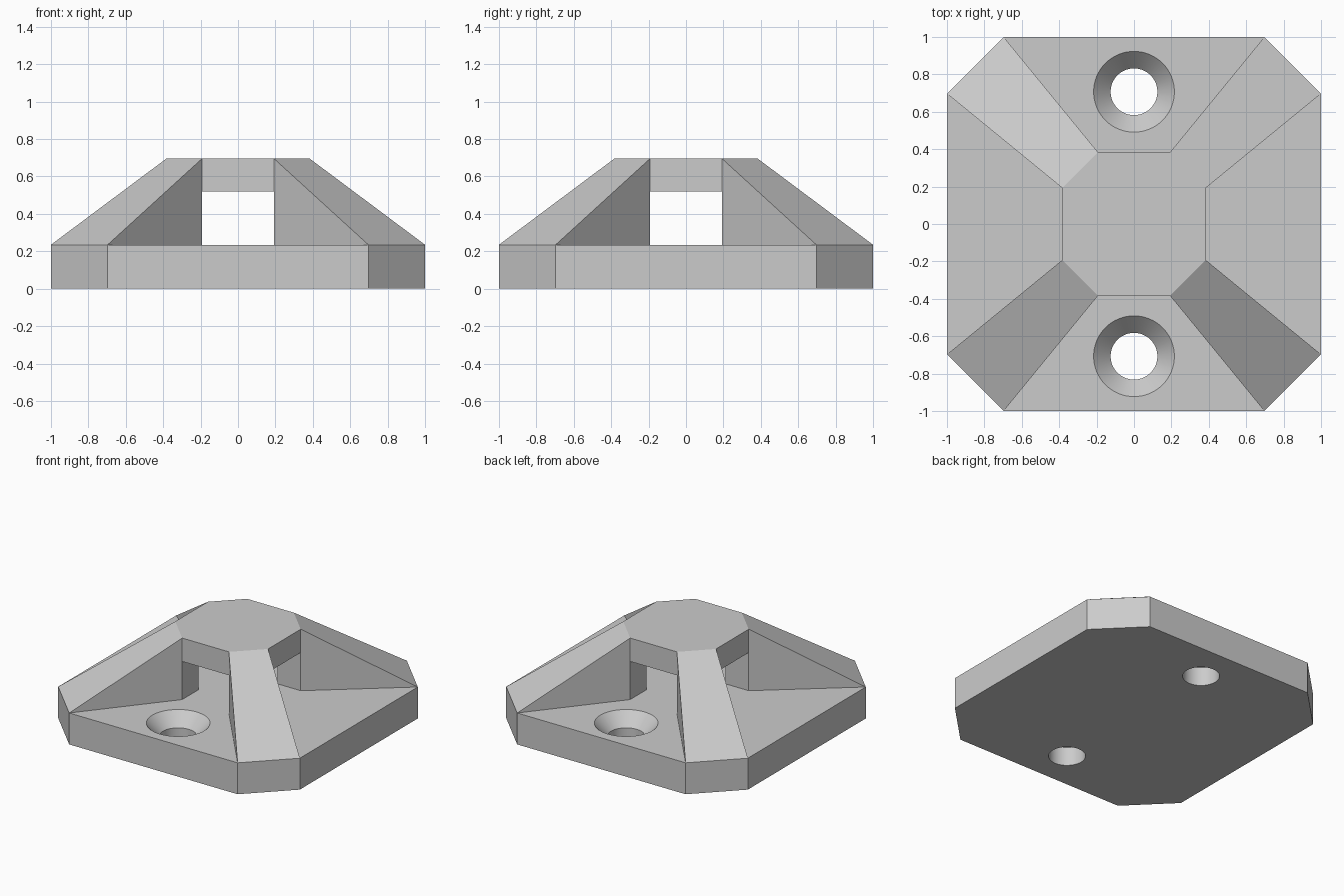
import bpy, bmesh, math

if "Cube" in bpy.data.objects:
    bpy.data.objects.remove(bpy.data.objects["Cube"], do_unlink=True)

BASE_TOP, HUB_BOTTOM, HUB_TOP = 0.235, 0.52, 0.695
RIM, RIM_CUT = 1.0, 0.697      # base octagon
HUB, HUB_CUT = 0.384, 0.193    # raised octagon

grey = bpy.data.materials.new("light grey")
grey.use_nodes = True
grey.diffuse_color = (0.6, 0.6, 0.6, 1)
grey.node_tree.nodes["Principled BSDF"].inputs["Base Color"].default_value = (0.6, 0.6, 0.6, 1)


def convex_part(name, points):
    """Solid convex part wrapped around the given points."""
    bm = bmesh.new()
    for p in points:
        bm.verts.new(p)
    bmesh.ops.convex_hull(bm, input=bm.verts)
    bmesh.ops.dissolve_limit(bm, angle_limit=math.radians(1),
                             verts=bm.verts, edges=bm.edges)
    bmesh.ops.recalc_face_normals(bm, faces=bm.faces)
    mesh = bpy.data.meshes.new(name)
    bm.to_mesh(mesh)
    bm.free()
    mesh.materials.append(grey)
    obj = bpy.data.objects.new(name, mesh)
    bpy.context.collection.objects.link(obj)
    return obj


def octagon(a, b, z):
    return [(sx * x, sy * y, z) for x, y in ((a, b), (b, a))
            for sx in (-1, 1) for sy in (-1, 1)]


def ring(radius, y, z, steps=64):
    return [(radius * math.cos(math.tau * i / steps),
             y + radius * math.sin(math.tau * i / steps), z) for i in range(steps)]


def combine(target, tool, operation):
    mod = target.modifiers.new(operation.title(), 'BOOLEAN')
    mod.operation, mod.solver, mod.object = operation, 'EXACT', tool
    bpy.context.view_layer.objects.active = target
    bpy.ops.object.modifier_apply(modifier=mod.name)
    bpy.data.objects.remove(tool, do_unlink=True)


# Base plate and raised hub slab
mount = convex_part("mounting_base", octagon(RIM, RIM_CUT, 0) + octagon(RIM, RIM_CUT, BASE_TOP))
hub = convex_part("hub", octagon(HUB, HUB_CUT, HUB_BOTTOM) + octagon(HUB, HUB_CUT, HUB_TOP))

# Four corner legs: upright triangular pillar with a sloping buttress
for sx in (-1, 1):
    for sy in (-1, 1):
        pillar = [(HUB_CUT, HUB_CUT), (HUB, HUB_CUT), (HUB_CUT, HUB)]
        foot = [(RIM, RIM_CUT), (RIM_CUT, RIM)]
        points = [(sx * x, sy * y, BASE_TOP) for x, y in pillar + foot]
        points += [(sx * x, sy * y, HUB_TOP) for x, y in pillar]
        combine(hub, convex_part("leg", points), 'UNION')
combine(mount, hub, 'UNION')

# Two countersunk screw holes
for y in (-0.707, 0.707):
    combine(mount, convex_part("screw_bore", ring(0.125, y, -0.1) + ring(0.125, y, 0.2)), 'DIFFERENCE')
    combine(mount, convex_part("countersink", ring(0.125, y, 0.14) + ring(0.216, y, BASE_TOP)
                               + ring(0.216, y, BASE_TOP + 0.05)), 'DIFFERENCE')

# Smooth hole walls, crisp everything else
bpy.ops.object.select_all(action='DESELECT')
mount.select_set(True)
bpy.context.view_layer.objects.active = mount
bpy.ops.object.shade_smooth_by_angle(angle=math.radians(20))
